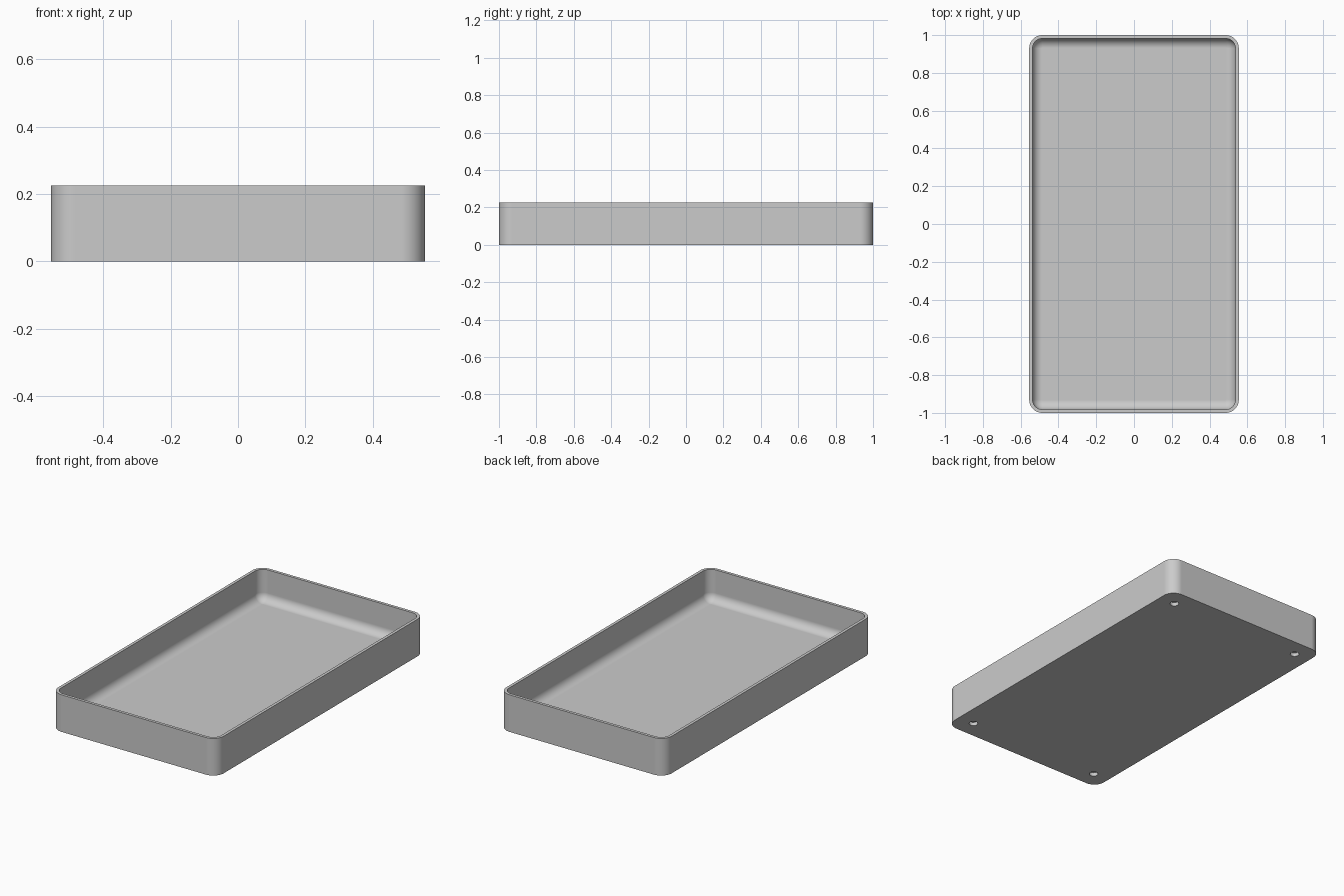
import bpy, bmesh, math
from mathutils import Vector

cube = bpy.data.objects.get("Cube")
if cube:
    bpy.data.objects.remove(cube, do_unlink=True)

HALF_X, HALF_Y, HEIGHT = 0.555, 1.0, 0.225
CORNER, WALL, FLOOR, FILLET = 0.07, 0.018, 0.035, 0.05
HOLE_INSET, HOLE_RADIUS, HOLE_DEPTH = 0.107, 0.025, 0.022
STEPS = 10

grey = bpy.data.materials.new("plain grey")
grey.use_nodes = True
grey.diffuse_color = (0.6, 0.6, 0.6, 1)
grey.node_tree.nodes["Principled BSDF"].inputs["Base Color"].default_value = (0.6, 0.6, 0.6, 1)

bm = bmesh.new()


def rounded_ring(inset, z):
    """Rounded rectangle of vertices, offset inwards from the outer wall."""
    radius = CORNER - inset
    cx, cy = HALF_X - CORNER, HALF_Y - CORNER
    ring = []
    for quarter, (sx, sy) in enumerate([(1, 1), (-1, 1), (-1, -1), (1, -1)]):
        for i in range(STEPS + 1):
            a = (quarter + i / STEPS) * math.pi / 2
            ring.append(bm.verts.new((sx * cx + radius * math.cos(a),
                                      sy * cy + radius * math.sin(a), z)))
    return ring


def circle(cx, cy, z, sides=24):
    return [bm.verts.new((cx + HOLE_RADIUS * math.cos(math.tau * i / sides),
                          cy + HOLE_RADIUS * math.sin(math.tau * i / sides), z))
            for i in range(sides)]


def bridge(lower, upper):
    n = len(lower)
    for i in range(n):
        j = (i + 1) % n
        bm.faces.new((lower[i], lower[j], upper[j], upper[i]))


def ring_edges(ring):
    return [bm.edges.get((ring[i - 1], ring[i])) for i in range(len(ring))]


# Outer wall, flat rim, inner wall and rounded join to the floor
profile = [(0, 0), (0, HEIGHT), (WALL, HEIGHT)]
for i in range(STEPS + 1):
    a = i / STEPS * math.pi / 2
    profile.append((WALL + FILLET * (1 - math.cos(a)),
                    FLOOR + FILLET * (1 - math.sin(a))))
rings = [rounded_ring(inset, z) for inset, z in profile]
for lower, upper in zip(rings, rings[1:]):
    bridge(lower, upper)
bm.faces.new(rings[-1])

# Four blind holes in the underside
underside = ring_edges(rings[0])
for sx in (-1, 1):
    for sy in (-1, 1):
        cx, cy = sx * (HALF_X - HOLE_INSET), sy * (HALF_Y - HOLE_INSET)
        mouth, end = circle(cx, cy, 0), circle(cx, cy, HOLE_DEPTH)
        bridge(mouth, end)
        bm.faces.new(end)
        underside += ring_edges(mouth)
bmesh.ops.triangle_fill(bm, edges=underside, use_beauty=True, normal=Vector((0, 0, -1)))
bmesh.ops.recalc_face_normals(bm, faces=bm.faces)

mesh = bpy.data.meshes.new("tray")
bm.to_mesh(mesh)
bm.free()
mesh.materials.append(grey)
tray = bpy.data.objects.new("tray", mesh)
bpy.context.collection.objects.link(tray)

# Smooth corners and fillet, sharp rim, even shading on the flats
bpy.ops.object.select_all(action='DESELECT')
tray.select_set(True)
bpy.context.view_layer.objects.active = tray
bpy.ops.object.shade_smooth_by_angle(angle=math.radians(35))
weighted = tray.modifiers.new("flat shading", 'WEIGHTED_NORMAL')
weighted.keep_sharp = True
